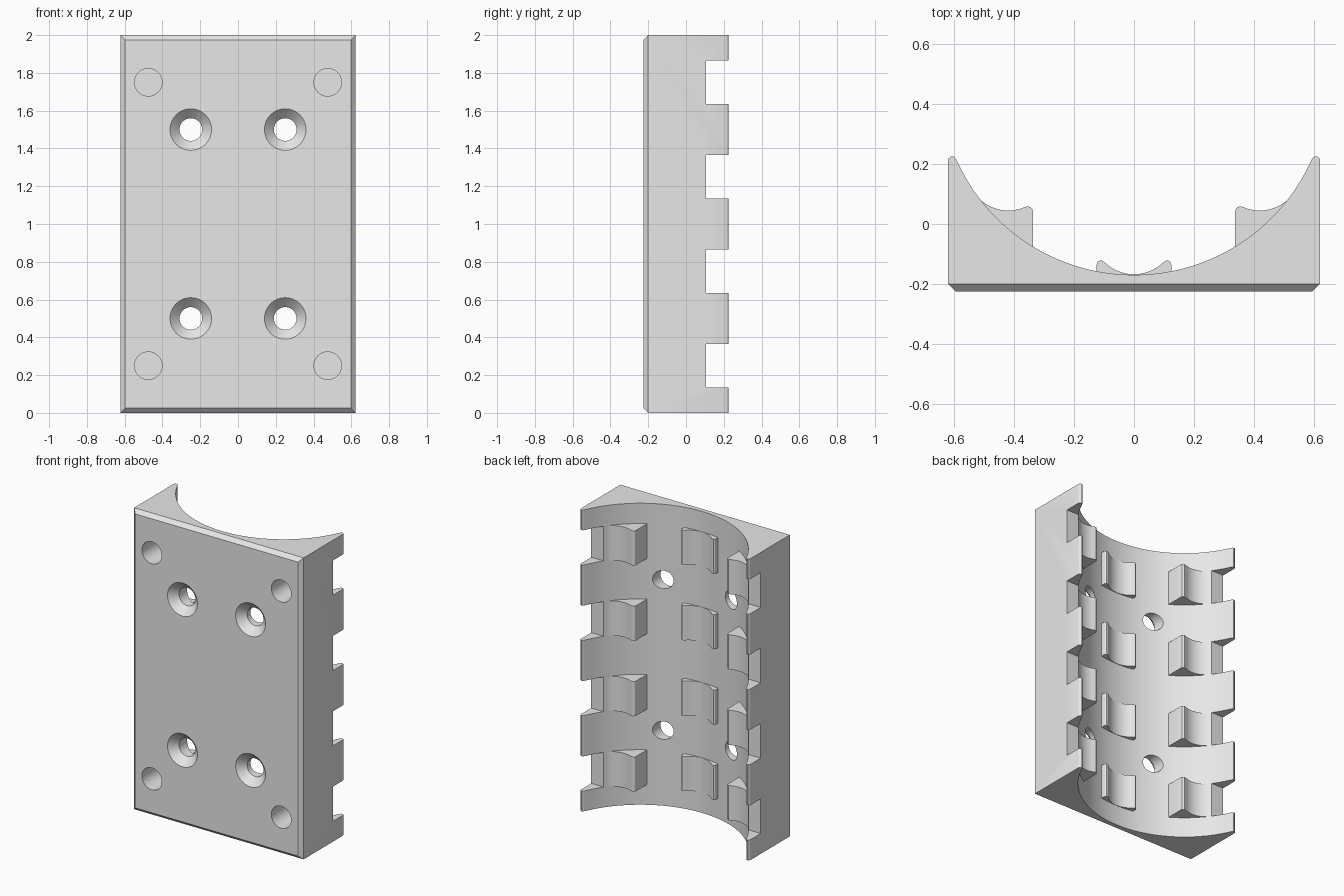
import bpy, bmesh
from math import sin, cos, pi, sqrt

if "Cube" in bpy.data.objects:
    bpy.data.objects.remove(bpy.data.objects["Cube"], do_unlink=True)

grey = bpy.data.materials.new("light_grey")
grey.use_nodes = True
grey.diffuse_color = (0.8, 0.8, 0.8, 1)
grey.node_tree.nodes["Principled BSDF"].inputs["Base Color"].default_value = (0.8, 0.8, 0.8, 1)

HALF_W, FRONT, HEIGHT = 0.622, -0.225, 2.0
BORE_R, BORE_Y = 0.65, 0.48          # cradle bore
CABLE_R = 0.14                       # small saddles in the clips
NOTCH_FLOOR, NOTCH_H = 0.105, 0.23
LEVELS = [0.25 + 0.5 * i for i in range(4)]


def make_object(name, bm):
    bmesh.ops.recalc_face_normals(bm, faces=bm.faces[:])
    mesh = bpy.data.meshes.new(name)
    bm.to_mesh(mesh)
    bm.free()
    obj = bpy.data.objects.new(name, mesh)
    bpy.context.collection.objects.link(obj)
    mesh.materials.append(grey)
    return obj


def smooth(obj):
    bpy.ops.object.select_all(action='DESELECT')
    obj.select_set(True)
    bpy.context.view_layer.objects.active = obj
    bpy.ops.object.shade_smooth_by_angle(angle=pi / 6)


def prism(bm, points, z0, z1):
    low = [bm.verts.new((x, y, z0)) for x, y in points]
    high = [bm.verts.new((x, y, z1)) for x, y in points]
    bm.faces.new(low)
    bm.faces.new(high)
    n = len(points)
    for i in range(n):
        j = (i + 1) % n
        bm.faces.new((low[i], low[j], high[j], high[i]))


def lathe_y(bm, x, z, rings, n=40):
    loops = [[bm.verts.new((x + r * cos(2 * pi * i / n), y, z + r * sin(2 * pi * i / n)))
              for i in range(n)] for r, y in rings]
    bm.faces.new(loops[0])
    bm.faces.new(loops[-1])
    for a, b in zip(loops, loops[1:]):
        for i in range(n):
            j = (i + 1) % n
            bm.faces.new((a[i], a[j], b[j], b[i]))


def trough(radius, cx, cy, x0, x1, n):
    """Lower arc of a circle sampled from x0 to x1."""
    xs = [x0 + (x1 - x0) * i / n for i in range(n + 1)]
    return [(x, cy - sqrt(radius ** 2 - (x - cx) ** 2)) for x in xs]


# Body: block with a round cradle and rounded wall crests
crest = [(HALF_W, 0.212), (0.619, 0.22), (0.613, 0.225), (0.605, 0.226), (0.598, 0.222)]
profile = [(-HALF_W, FRONT), (HALF_W, FRONT)] + crest
profile += trough(BORE_R, 0, BORE_Y, 0.592, -0.592, 64)
profile += [(-x, y) for x, y in reversed(crest)]
bm = bmesh.new()
prism(bm, profile, 0, HEIGHT)
rim = [e for e in bm.edges if all(abs(v.co.y - FRONT) < 1e-5 for v in e.verts)]
bmesh.ops.bevel(bm, geom=rim, offset=0.025, segments=1, affect='EDGES')
body = make_object("cradle_body", bm)

# Cutter: wall notches, countersunk screw holes and blind round pockets
bm = bmesh.new()
for side in (-1, 1):
    for z in LEVELS:
        a, b = side * 0.45, side * 0.7
        prism(bm, [(a, NOTCH_FLOOR), (b, NOTCH_FLOOR), (b, 0.3), (a, 0.3)],
              z - NOTCH_H / 2, z + NOTCH_H / 2)
    for z in (0.5, 1.5):
        lathe_y(bm, side * 0.25, z, [(0.12, FRONT - 0.01), (0.06, FRONT + 0.05), (0.06, 0.02)])
    for z in (0.25, 1.75):
        lathe_y(bm, side * 0.475, z, [(0.073, -0.3), (0.073, -0.055)])
cutter = make_object("cutter", bm)
cutter.hide_render = True

cut = body.modifiers.new("cut", 'BOOLEAN')
cut.operation, cut.solver, cut.object = 'DIFFERENCE', 'EXACT', cutter
bpy.context.view_layer.objects.active = body
bpy.ops.object.modifier_apply(modifier="cut")
bpy.data.objects.remove(cutter, do_unlink=True)
smooth(body)

# Side clips: saddle, rounded lip, straight inner face
side_clip = trough(CABLE_R, 0.42, 0.185, 0.53, 0.362, 14)
side_clip += [(0.354, 0.059), (0.346, 0.056), (0.34, 0.05), (0.338, 0.042),
              (0.338, -0.09), (0.56, 0.06)]

# Middle clip: shallow saddle between two rounded lips
lip = [(0.109, -0.122), (0.117, -0.123), (0.123, -0.129), (0.125, -0.137), (0.125, -0.18)]
middle_clip = trough(CABLE_R, 0, -0.028, -0.1, 0.1, 16) + lip
middle_clip += [(-x, y) for x, y in reversed(lip)]

clips = {
    "left_clip": side_clip,
    "right_clip": [(-x, y) for x, y in side_clip],
    "middle_clip": middle_clip,
}
for name, outline in clips.items():
    for number, z in enumerate(LEVELS, 1):
        bm = bmesh.new()
        prism(bm, outline, z - NOTCH_H / 2, z + NOTCH_H / 2)
        smooth(make_object(f"{name}_{number}", bm))
